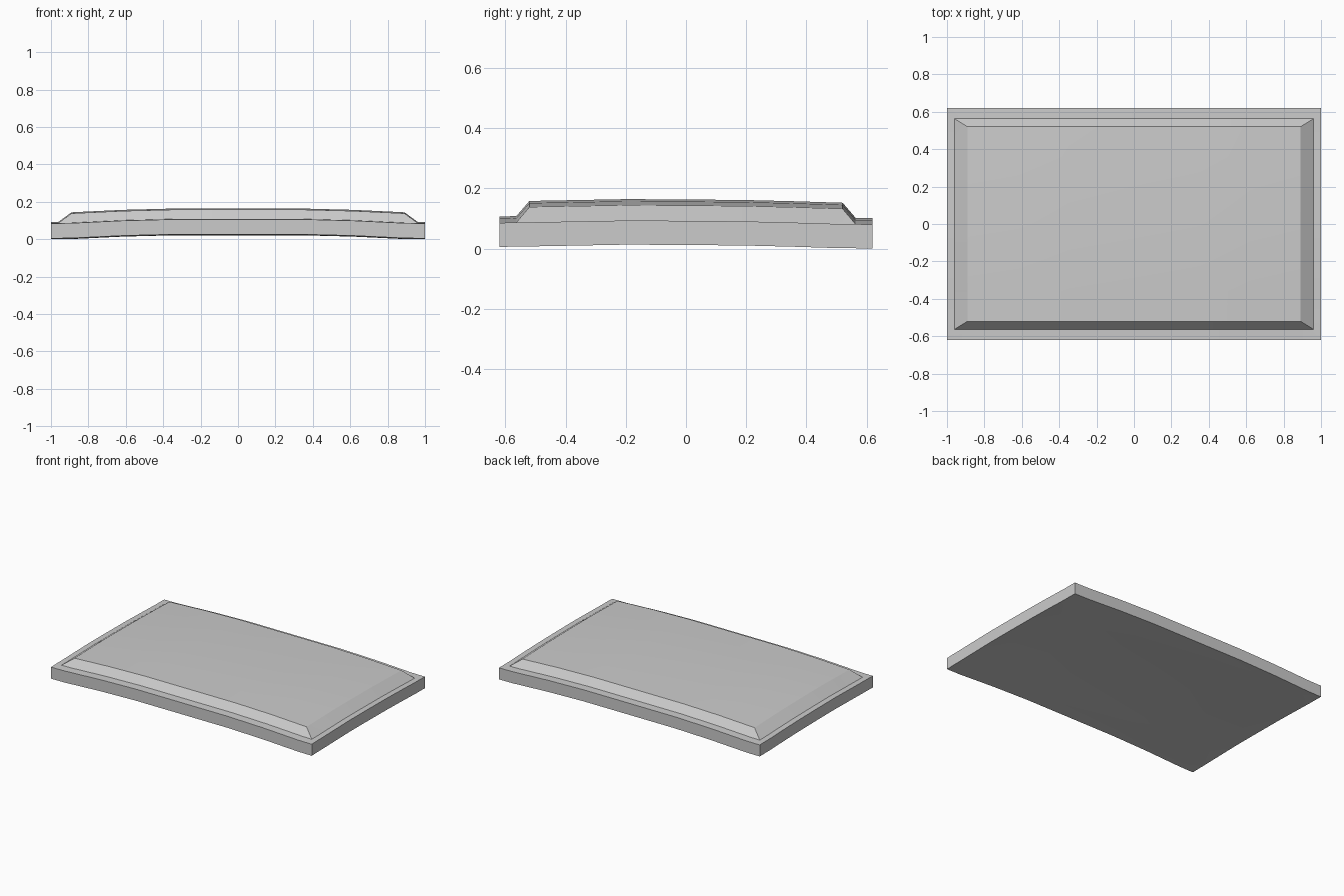
import bpy, bmesh, math

if "Cube" in bpy.data.objects:
    bpy.data.objects.remove(bpy.data.objects["Cube"])

# Grid stations across the panel; the last three on each side bound the bevel and rim
XS = [-1, -0.96, -0.89, -0.62, -0.35, 0.35, 0.62, 0.89, 0.96, 1]
YS = [-0.62, -0.563, -0.52, -0.36, -0.2, 0, 0.2, 0.36, 0.52, 0.563, 0.62]
# Gentle crown in each direction (sag below the peak)
SAG_X = [.021, .021, .020, .007, 0, 0, .007, .020, .021, .021]
SAG_Y = [.008, .006, .006, .003, 0, .001, .003, .007, .012, .012, .013]
BOTTOM, SLAB, RAISE = 0.034, 0.08, 0.05
NX, NY = len(XS), len(YS)


def height(i, j, top):
    z = BOTTOM - SAG_X[i] - SAG_Y[j]
    if top:
        z += SLAB
        if 2 <= i <= NX - 3 and 2 <= j <= NY - 3:
            z += RAISE
    return z


bm = bmesh.new()
grid = {(i, j, t): bm.verts.new((XS[i], YS[j], height(i, j, t)))
        for i in range(NX) for j in range(NY) for t in (0, 1)}

# Top and bottom skins, with mitred corners on the raised field
for i in range(NX - 1):
    for j in range(NY - 1):
        ring = [(i, j), (i + 1, j), (i + 1, j + 1), (i, j + 1)]
        top = [grid[(*k, 1)] for k in ring]
        bm.faces.new([grid[(*k, 0)] for k in reversed(ring)])
        if i in (1, NX - 3) and j in (1, NY - 3):
            s = 0 if (i == 1) == (j == 1) else 1
            a, b, c, d = top[s:] + top[:s]
            bm.faces.new((a, b, c))
            bm.faces.new((a, c, d))
        else:
            bm.faces.new(top)

# Outer edge walls
border = ([(i, 0) for i in range(NX - 1)] + [(NX - 1, j) for j in range(NY - 1)]
          + [(i, NY - 1) for i in range(NX - 1, 0, -1)] + [(0, j) for j in range(NY - 1, 0, -1)])
for p, q in zip(border, border[1:] + border[:1]):
    bm.faces.new((grid[(*p, 0)], grid[(*q, 0)], grid[(*q, 1)], grid[(*p, 1)]))

bmesh.ops.recalc_face_normals(bm, faces=bm.faces[:])
mesh = bpy.data.meshes.new("raised_panel")
bm.to_mesh(mesh)
bm.free()
panel = bpy.data.objects.new("raised_panel", mesh)
bpy.context.collection.objects.link(panel)
bpy.context.view_layer.objects.active = panel
panel.select_set(True)
bpy.ops.object.shade_smooth_by_angle(angle=math.radians(20))
